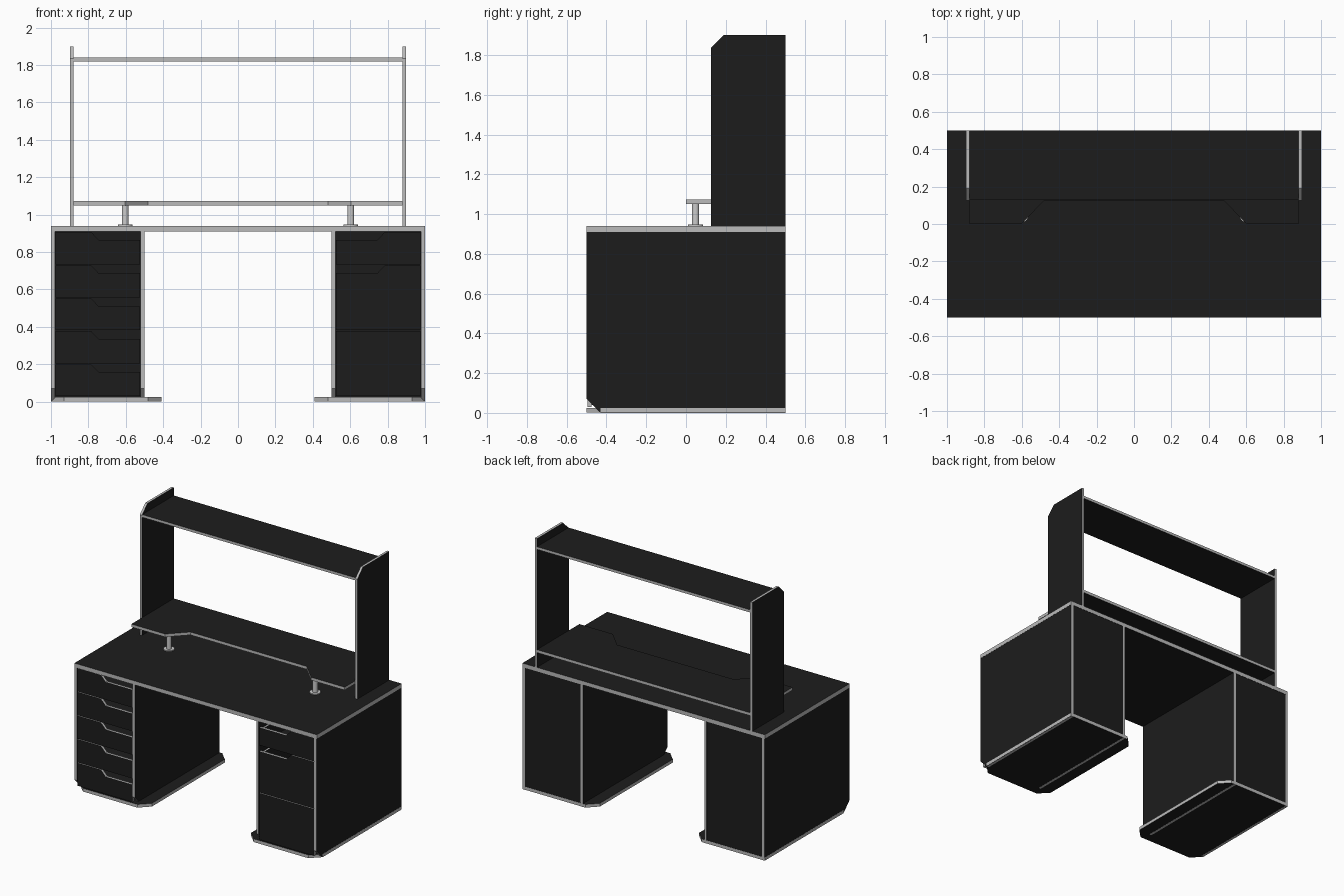
import bpy, bmesh

if "Cube" in bpy.data.objects:
    bpy.data.objects.remove(bpy.data.objects["Cube"])

black = bpy.data.materials.new("black_laminate")
black.diffuse_color = (0.012, 0.012, 0.012, 1)
black.use_nodes = True
black.node_tree.nodes["Principled BSDF"].inputs["Base Color"].default_value = black.diffuse_color
grey = bpy.data.materials.new("grey_edging")
grey.diffuse_color = (0.5, 0.5, 0.5, 1)
grey.use_nodes = True
grey.node_tree.nodes["Principled BSDF"].inputs["Base Color"].default_value = grey.diffuse_color


def board(name, pts, axis, a, b):
    """Flat board: 2D outline extruded along an axis; black faces, grey edging."""
    place = {"x": lambda u, v, w: (w, u, v),
             "y": lambda u, v, w: (u, w, v),
             "z": lambda u, v, w: (u, v, w)}[axis]
    bm = bmesh.new()
    ends = [[bm.verts.new(place(u, v, w)) for u, v in pts] for w in (a, b)]
    for loop in ends:
        bm.faces.new(loop).material_index = 0
    n = len(pts)
    for i in range(n):
        j = (i + 1) % n
        f = bm.faces.new((ends[0][i], ends[0][j], ends[1][j], ends[1][i]))
        f.material_index = 1
    bmesh.ops.recalc_face_normals(bm, faces=bm.faces)
    me = bpy.data.meshes.new(name)
    bm.to_mesh(me)
    bm.free()
    me.materials.append(black)
    me.materials.append(grey)
    ob = bpy.data.objects.new(name, me)
    bpy.context.collection.objects.link(ob)
    return ob


def rect(u0, u1, v0, v1):
    return [(u0, v0), (u1, v0), (u1, v1), (u0, v1)]


def cylinder(name, r, x, y, z0, z1):
    bpy.ops.mesh.primitive_cylinder_add(vertices=32, radius=r, depth=z1 - z0,
                                        location=(x, y, (z0 + z1) / 2))
    ob = bpy.context.object
    ob.name = name
    bpy.ops.object.shade_smooth_by_angle()


def drawer(name, s, z0, z1, notched):
    """Front with a finger notch toward the knee space, and an open box behind."""
    out, inn = 0.976, 0.524
    if notched:
        pts = [(out, z0), (inn, z0), (inn, z1 - 0.042), (0.745, z1 - 0.042),
               (0.785, z1), (out, z1)]
    else:
        pts = rect(inn, out, z0, z1)
    board(name + "_front", [(s * x, z) for x, z in pts], "y", -0.496, -0.476)
    top = z1 - 0.05
    for part, x in (("outer", 0.955), ("inner", 0.530)):
        board(f"{name}_{part}_side", rect(-0.476, 0.42, z0 + 0.01, top), "x",
              s * x, s * (x + 0.015))
    board(name + "_bottom", rect(s * 0.545, s * 0.955, -0.476, 0.42), "z", z0 + 0.01, z0 + 0.02)
    board(name + "_back", rect(s * 0.545, s * 0.955, z0 + 0.02, top), "y", 0.405, 0.42)


# desk top
board("desk_top", rect(-1, 1, -0.5, 0.5), "z", 0.91, 0.94)

# pedestals
side = [(-0.43, 0), (0.5, 0), (0.5, 0.91), (-0.5, 0.91), (-0.5, 0.07)]
foot = [(1, 0.5), (0.48, 0.5), (0.41, 0.43), (0.41, -0.43), (0.48, -0.5),
        (0.93, -0.5), (1, -0.43)]
fronts = {
    -1: [(0.03, 0.2, True), (0.205, 0.377, True), (0.382, 0.552, True),
         (0.557, 0.729, True), (0.734, 0.907, True)],
    1: [(0.03, 0.377, False), (0.382, 0.729, True), (0.734, 0.907, True)],
}
for s, tag in ((-1, "left"), (1, "right")):
    board(f"{tag}_outer_panel", side, "x", s * 0.979, s * 0.999)
    board(f"{tag}_inner_panel", side, "x", s * 0.501, s * 0.521)
    board(f"{tag}_back_panel", rect(s * 0.521, s * 0.979, 0.025, 0.91), "y", 0.478, 0.498)
    board(f"{tag}_foot_plate", [(s * x, y) for x, y in foot], "z", 0.001, 0.025)
    for i, (z0, z1, notched) in enumerate(fronts[s]):
        drawer(f"{tag}_drawer_{i + 1}", s, z0, z1, notched)

    # hutch upright
    upright = [(0.125, 0.94), (0.5, 0.94), (0.5, 1.9), (0.19, 1.9), (0.125, 1.835)]
    board(f"{tag}_hutch_upright", upright, "x", s * 0.88, s * 0.898)

    # monitor shelf leg and flange
    cylinder(f"{tag}_shelf_leg", 0.018, s * 0.603, 0.048, 0.94, 1.05)
    cylinder(f"{tag}_shelf_leg_flange", 0.038, s * 0.603, 0.048, 0.94, 0.947)

# hutch top shelf
board("hutch_top_shelf", rect(-0.88, 0.88, 0.127, 0.5), "z", 1.82, 1.84)

# monitor shelf with cut-back centre
half = [(0.88, 0.5), (0.88, 0.0), (0.603, 0.0), (0.48, 0.125)]
board("monitor_shelf", half + [(-x, y) for x, y in reversed(half)], "z", 1.05, 1.072)
